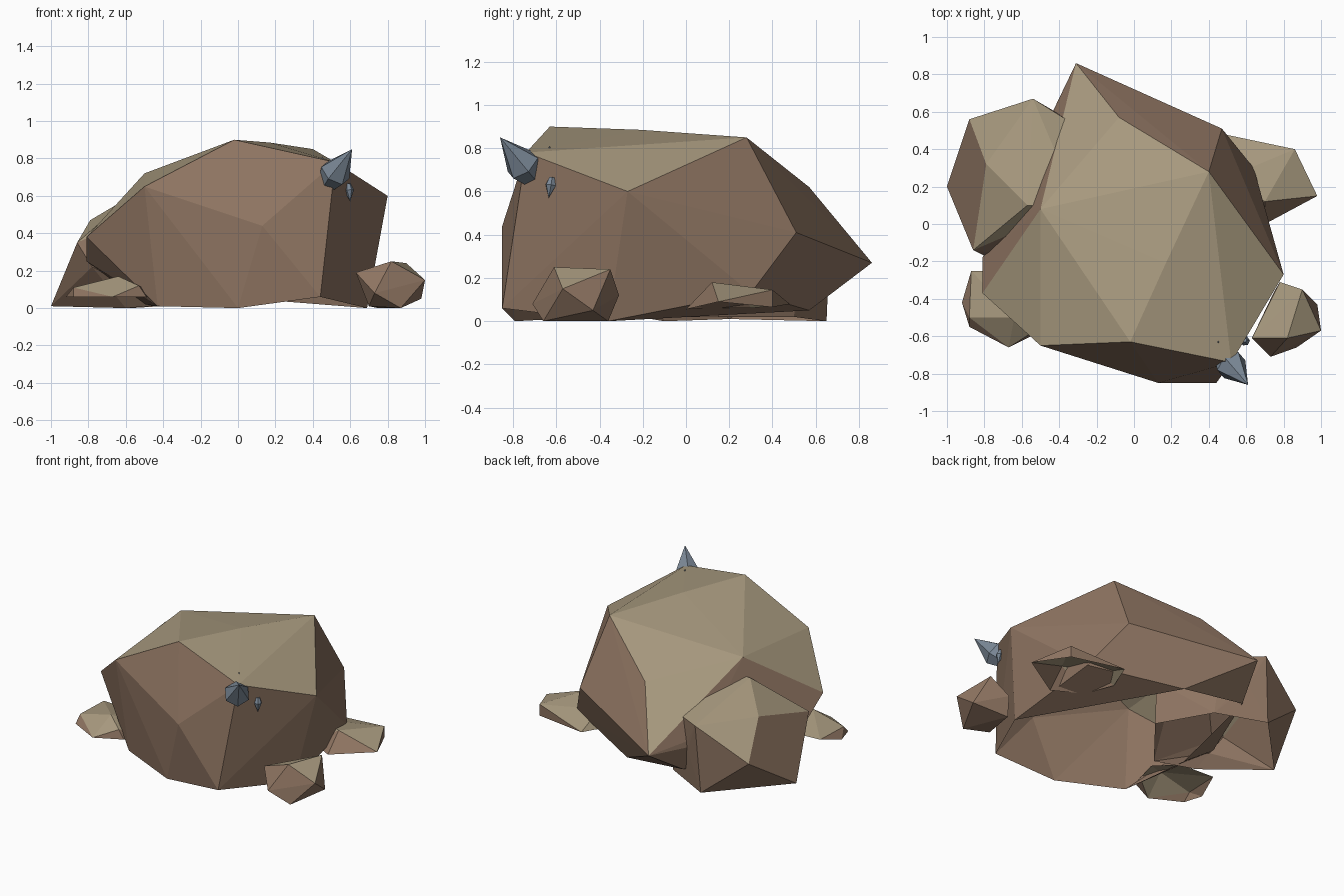
import bpy, bmesh
from mathutils import Vector, Matrix

if "Cube" in bpy.data.objects:
    bpy.data.objects.remove(bpy.data.objects["Cube"])


def material(name, rgb):
    m = bpy.data.materials.new(name)
    m.diffuse_color = (*rgb, 1)
    m.use_nodes = True
    m.node_tree.nodes["Principled BSDF"].inputs["Base Color"].default_value = m.diffuse_color
    return m


BROWN = material("brown_stone", (0.27, 0.175, 0.12))
TAN = material("dusty_top", (0.39, 0.32, 0.21))
STEEL = material("blue_grey_crystal", (0.20, 0.25, 0.31))


def finish(name, bm, mats):
    me = bpy.data.meshes.new(name)
    bm.to_mesh(me)
    bm.free()
    for m in mats:
        me.materials.append(m)
    ob = bpy.data.objects.new(name, me)
    bpy.context.collection.objects.link(ob)
    return ob


def rock(name, corners, open_below=None, dusty=0.7):
    """Faceted stone: convex hull of its corners, dusty on upward facets.
    Flat underside facets lower than open_below are left out."""
    bm = bmesh.new()
    for c in corners:
        bm.verts.new(c)
    bmesh.ops.convex_hull(bm, input=bm.verts[:])
    loose = [v for v in bm.verts if not v.link_faces]
    bmesh.ops.delete(bm, geom=loose, context='VERTS')
    bmesh.ops.recalc_face_normals(bm, faces=bm.faces)
    bm.normal_update()
    for f in bm.faces:
        f.material_index = 1 if f.normal.z > dusty else 0
    if open_below is not None:
        under = [f for f in bm.faces if f.normal.z < -0.9
                 and max(v.co.z for v in f.verts) < open_below]
        bmesh.ops.delete(bm, geom=under, context='FACES')
    return finish(name, bm, [BROWN, TAN])


def crystal(name, base, tip, radius, waist=0.38, sides=6):
    """Shard: a stub base, a wide waist ring and a sharp tip."""
    base, tip = Vector(base), Vector(tip)
    axis = tip - base
    rot = axis.to_track_quat('Z', 'Y').to_matrix().to_4x4()
    bm = bmesh.new()
    L = axis.length
    for h, r in ((0, radius * 0.5), (L * waist, radius)):
        bmesh.ops.create_circle(bm, segments=sides, radius=r,
                                matrix=Matrix.Translation((0, 0, h)))
    bm.verts.new((0, 0, L))
    bmesh.ops.convex_hull(bm, input=bm.verts[:])
    bm.transform(Matrix.Translation(base) @ rot)
    bmesh.ops.recalc_face_normals(bm, faces=bm.faces)
    return finish(name, bm, [STEEL])


# Main boulder
rock("main_boulder", [
    (-0.02, -0.63, 0.90), (0.17, -0.21, 0.885), (0.40, 0.28, 0.85),     # crown
    (0.52, -0.74, 0.78), (0.80, -0.27, 0.60), (-0.50, -0.65, 0.65),
    (-0.50, 0.08, 0.72), (-0.08, 0.57, 0.62),
    (0.47, 0.51, 0.41), (0.13, -0.85, 0.44), (-0.81, -0.37, 0.38),      # middle
    (-0.81, -0.18, 0.25), (-0.31, 0.86, 0.27), (-0.48, 0.48, 0.32),
    (0.64, 0.30, 0.13),
    (0.44, -0.85, 0.06), (0.00, -0.79, 0.0), (-0.43, -0.60, 0.01),      # foot
    (0.69, -0.36, 0.0), (-0.40, 0.60, 0.10), (0.06, 0.57, 0.05),
    (-0.50, -0.10, 0.02)], open_below=0.11)

# Boulder leaning on the back left, partly buried in the main one
rock("left_boulder", [
    (-1.0, 0.20, 0.01), (-0.88, 0.56, 0.25), (-0.57, 0.65, 0.0),
    (-0.54, 0.67, 0.47), (-0.44, 0.61, 0.25), (-0.57, 0.10, 0.60),
    (-0.79, 0.32, 0.47), (-0.86, -0.14, 0.35), (-0.78, -0.18, 0.22),
    (-0.60, -0.10, 0.0), (-0.35, -0.22, 0.02), (-0.30, 0.52, 0.44),
    (-0.30, 0.10, 0.60), (-0.02, 0.20, 0.30), (-0.05, 0.15, 0.02),
    (-0.25, 0.50, 0.02)], open_below=0.03, dusty=0.6)

# Small stone at the front right
rock("front_right_stone", [
    (0.63, -0.61, 0.19), (0.90, -0.35, 0.24), (0.82, -0.61, 0.25),
    (1.0, -0.57, 0.15), (0.98, -0.43, 0.05), (0.78, -0.31, 0.12),
    (0.73, -0.71, 0.08), (0.87, -0.66, 0.0), (0.70, -0.60, 0.01),
    (0.75, -0.36, 0.0)])

# Flat slabs
rock("back_right_slab", [
    (0.70, 0.12, 0.18), (0.86, 0.40, 0.145), (0.86, 0.40, 0.065),
    (0.98, 0.15, 0.09), (0.70, 0.0, 0.055), (0.48, 0.48, 0.08),
    (0.42, 0.30, 0.06), (0.50, 0.10, 0.06), (0.50, 0.25, 0.15)],
    open_below=0.1)
rock("front_left_slab", [
    (-0.64, -0.50, 0.17), (-0.92, -0.42, 0.06), (-0.88, -0.55, 0.06),
    (-0.87, -0.25, 0.11), (-0.88, -0.50, 0.11), (-0.67, -0.66, 0.06),
    (-0.53, -0.57, 0.12), (-0.49, -0.57, 0.06), (-0.60, -0.25, 0.10),
    (-0.42, -0.33, 0.06)], open_below=0.12)

# Crystals growing from the boulder's front right corner
crystal("large_crystal", (0.465, -0.69, 0.645), (0.61, -0.86, 0.85), 0.085)
crystal("small_crystal", (0.59, -0.62, 0.665), (0.60, -0.635, 0.57), 0.026)
crystal("tiny_crystal", (0.45, -0.63, 0.79), (0.45, -0.632, 0.812), 0.006)
